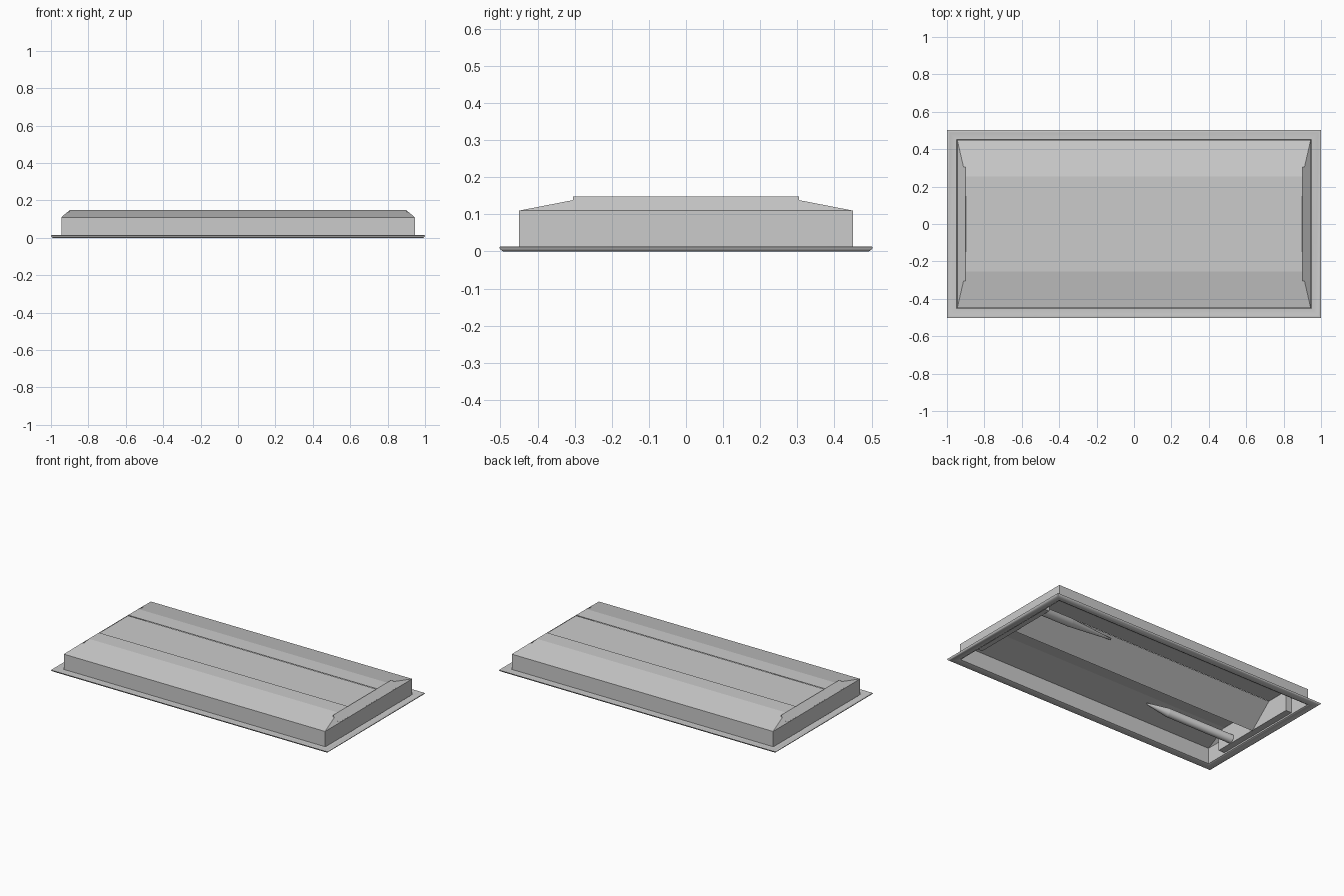
import bpy
import bmesh
from mathutils import Vector

cube = bpy.data.objects.get("Cube")
if cube:
    bpy.data.objects.remove(cube, do_unlink=True)

grey = bpy.data.materials.new("light_grey_enamel")
grey.use_nodes = True
colour = (0.6, 0.6, 0.6, 1)
grey.diffuse_color = colour
grey.node_tree.nodes["Principled BSDF"].inputs["Base Color"].default_value = colour


def finish(name, bm):
    bmesh.ops.recalc_face_normals(bm, faces=bm.faces)
    mesh = bpy.data.meshes.new(name)
    bm.to_mesh(mesh)
    bm.free()
    mesh.materials.append(grey)
    obj = bpy.data.objects.new(name, mesh)
    bpy.context.collection.objects.link(obj)
    return obj


def smooth(obj, angle):
    bpy.ops.object.select_all(action="DESELECT")
    obj.select_set(True)
    bpy.context.view_layer.objects.active = obj
    bpy.ops.object.shade_smooth_by_angle(angle=angle)


def rect_loop(bm, x, y, z):
    return [bm.verts.new((sx * x, sy * y, z))
            for sx, sy in ((-1, -1), (1, -1), (1, 1), (-1, 1))]


def bridge(bm, a, b):
    for i in range(4):
        j = (i + 1) % 4
        bm.faces.new((a[i], a[j], b[j], b[i]))


def prism(name, start, end):
    """Closed solid between two matching outlines."""
    bm = bmesh.new()
    a = [bm.verts.new(p) for p in start]
    b = [bm.verts.new(p) for p in end]
    bm.faces.new(a)
    bm.faces.new(b)
    for i in range(len(a)):
        j = (i + 1) % len(a)
        bm.faces.new((a[i], a[j], b[j], b[i]))
    return finish(name, bm)


def rod(name, start, end, r1, r2):
    """Round rod, optionally tapered, between two points."""
    start, end = Vector(start), Vector(end)
    axis = end - start
    bm = bmesh.new()
    bmesh.ops.create_cone(bm, cap_ends=True, segments=20, radius1=r1,
                          radius2=r2, depth=axis.length)
    obj = finish(name, bm)
    obj.rotation_euler = axis.to_track_quat("Z", "Y").to_euler()
    obj.location = (start + end) / 2
    smooth(obj, 0.7)


# Folded sheet housing: walls, hipped roof and two flat top strips
bm = bmesh.new()
rings = [rect_loop(bm, *r) for r in
         ((0.945, 0.45, 0.005), (0.945, 0.45, 0.11), (0.9, 0.255, 0.148))]
for a, b in zip(rings, rings[1:]):
    bridge(bm, a, b)
top = rings[-1]
slot = rect_loop(bm, 0.9, 0.15, 0.148)
for i, j in ((0, 1), (2, 3)):
    bm.faces.new((top[i], top[j], slot[j], slot[i]))
housing = finish("housing", bm)
sheet = housing.modifiers.new("sheet_thickness", "SOLIDIFY")
sheet.thickness = 0.003
sheet.offset = -1

# Ceiling flange with a rounded upper edge
bm = bmesh.new()
section = ((0.055, 0.006), (0.05, 0.012), (0.035, 0.011), (0.015, 0.012),
           (0.004, 0.014), (0, 0.012), (0.002, 0.006), (0.01, 0), (0.045, 0))
rings = [rect_loop(bm, 1 - d, 0.503 - d, z) for d, z in section]
for a, b in zip(rings, rings[1:] + rings[:1]):
    bridge(bm, a, b)
smooth(finish("flange", bm), 0.7)

# Central V-shaped ballast cover
outline = ((-0.15, 0.144), (0.15, 0.144), (0, 0.012))
prism("ballast_cover", [(-0.9, y, z) for y, z in outline],
      [(0.9, y, z) for y, z in outline])

# Lamp holder at each end
outline = ((0.9, 0.015), (0.943, 0.015), (0.943, 0.112), (0.9, 0.148))
for side, s in (("left", 1), ("right", -1)):
    prism(side + "_lamp_holder", [(s * x, -0.305, z) for x, z in outline],
          [(s * x, 0.305, z) for x, z in outline])

# Slanted lamp tubes, tapering where they meet the reflector
tubes = {"back": ((0.9, 0.24, 0.045), (0.3, 0.145, 0.12), 0.4),
         "front": ((-0.9, -0.19, 0.04), (-0.34, -0.29, 0.115), 0.75)}
for name, (start, end, share) in tubes.items():
    middle = Vector(start).lerp(Vector(end), share)
    rod(name + "_lamp_tube", start, middle, 0.027, 0.027)
    rod(name + "_lamp_tip", middle, end, 0.027, 0.005)
